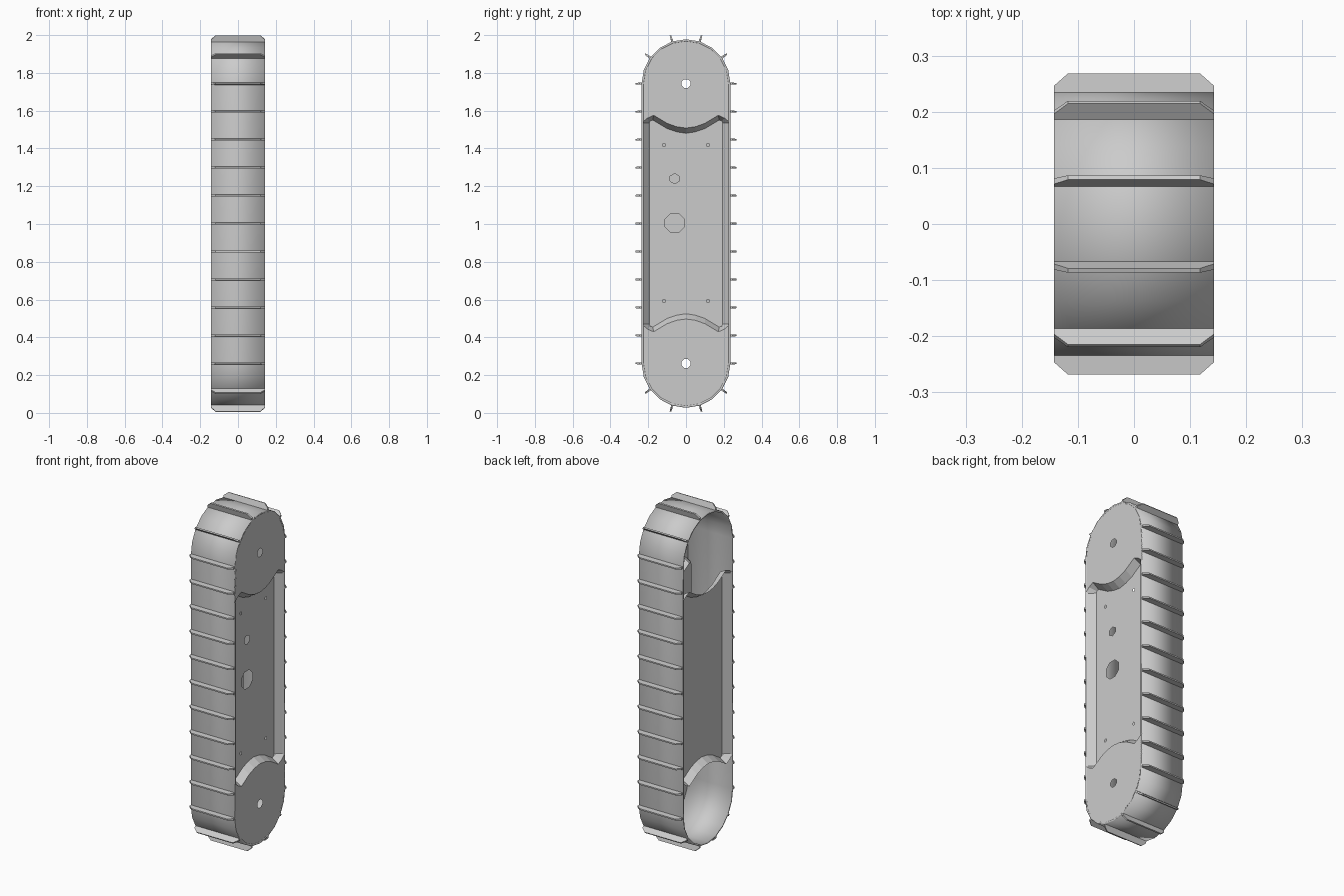
import bpy, bmesh, math
from mathutils import Vector, Matrix

if "Cube" in bpy.data.objects:
    bpy.data.objects.remove(bpy.data.objects["Cube"])

HALF_W = 0.143          # half width of the belt along x
R = 0.235               # belt radius at the ends
Z_LO, Z_HI = 0.262, 1.743
Z_MID = (Z_LO + Z_HI) / 2
PANEL_X = 0.10          # depth position of the recessed side panels

grey = bpy.data.materials.new("plain_grey")
grey.diffuse_color = (0.6, 0.6, 0.6, 1)
grey.use_nodes = True
grey.node_tree.nodes["Principled BSDF"].inputs["Base Color"].default_value = grey.diffuse_color


def finish(name, bm):
    mesh = bpy.data.meshes.new(name)
    bm.to_mesh(mesh)
    bm.free()
    mesh.materials.append(grey)
    obj = bpy.data.objects.new(name, mesh)
    bpy.context.collection.objects.link(obj)
    return obj


def circle(y, z, r, n):
    return [(y + r * math.cos(2 * math.pi * (i + 0.5) / n),
             z + r * math.sin(2 * math.pi * (i + 0.5) / n)) for i in range(n)]


def arc(zc, a0, a1, n=10):
    return [(R * math.cos(math.radians(a0 + (a1 - a0) * i / n)),
             zc + R * math.sin(math.radians(a0 + (a1 - a0) * i / n)))
            for i in range(n + 1)]


def loop(bm, pts, x):
    vs = [bm.verts.new((x, y, z)) for y, z in pts]
    es = [bm.edges.new((vs[i], vs[(i + 1) % len(vs)])) for i in range(len(vs))]
    return vs, es


def face_side(bm, side):
    bm.normal_update()
    bmesh.ops.reverse_faces(bm, faces=[f for f in bm.faces if f.normal.x * side < 0])


def plate(name, outline, holes, x, side):
    """Flat sheet in the yz plane with holes left open."""
    bm = bmesh.new()
    edges = []
    for pts in [outline] + holes:
        edges += loop(bm, pts, x)[1]
    bmesh.ops.triangle_fill(bm, edges=edges, use_beauty=True, normal=(side, 0, 0))
    face_side(bm, side)
    return finish(name, bm)


def flip_z(pts):
    return [(y, 2 * Z_MID - z) for y, z in pts]


def both_halves(half):
    return half + [(-y, z) for y, z in reversed(half[:-1])]


# Lip curves under the upper wheel cover: outer rim and inner panel edge
rim = both_halves([(-0.235, 1.535), (-0.205, 1.56), (-0.172, 1.576),
                   (-0.10, 1.533), (-0.05, 1.515), (0, 1.508)])
inner = both_halves([(-0.193, 1.535), (-0.19, 1.547), (-0.175, 1.55),
                     (-0.10, 1.505), (-0.05, 1.488), (0, 1.48)])
rim_loop = rim + flip_z(rim)[::-1]
inner_loop = inner + flip_z(inner)[::-1]

# Belt: stadium-shaped band with a thin wall
bm = bmesh.new()
path = arc(Z_HI, 0, 180) + arc(Z_LO, 180, 360)
a, _ = loop(bm, path, -HALF_W)
b, _ = loop(bm, path, HALF_W)
for i in range(len(path)):
    j = (i + 1) % len(path)
    bm.faces.new((a[i], b[i], b[j], a[j]))
bmesh.ops.recalc_face_normals(bm, faces=bm.faces)
belt = finish("belt", bm)
for p in belt.data.polygons:
    p.use_smooth = True
wall = belt.modifiers.new("wall", 'SOLIDIFY')
wall.thickness = 0.01
wall.offset = -1 if belt.data.polygons[0].normal.dot(
    belt.data.polygons[0].center - Vector((0, 0, Z_MID))) > 0 else 1
bpy.context.view_layer.objects.active = belt
belt.select_set(True)
bpy.ops.object.shade_smooth_by_angle(angle=math.radians(30))

# Cleats: chamfered ribs around the belt
spots = []
for k in range(11):
    z = Z_LO + (Z_HI - Z_LO) * k / 10
    spots += [(R, z, 0), (-R, z, 180)]
for k in range(1, 5):
    for zc, base in ((Z_HI, 0), (Z_LO, 180)):
        ang = base + 36 * k
        t = math.radians(ang)
        spots.append((R * math.cos(t), zc + R * math.sin(t), ang))
profile = [(-HALF_W, -0.004), (-HALF_W, 0.011), (-0.118, 0.033),
           (0.118, 0.033), (HALF_W, 0.011), (HALF_W, -0.004)]
bm = bmesh.new()
for y, z, ang in spots:
    m = Matrix.Translation((0, y, z)) @ Matrix.Rotation(math.radians(ang), 4, 'X')
    sides = []
    for s in (-1, 1):
        sides.append([bm.verts.new(m @ Vector((x, h, s * (0.006 - 0.06 * max(h, 0)))))
                      for x, h in profile])
    lo, hi = sides
    bm.faces.new(lo)
    bm.faces.new(hi[::-1])
    for i in range(len(profile)):
        j = (i + 1) % len(profile)
        bm.faces.new((lo[j], lo[i], hi[i], hi[j]))
bmesh.ops.recalc_face_normals(bm, faces=bm.faces)
finish("cleats", bm)

# Recessed side panels with sloped borders on both sides
panel_holes = [circle(sy * 0.117, z, 0.009, 6) for sy in (-1, 1) for z in (0.592, 1.418)]
panel_holes += [circle(-0.06, 1.24, 0.027, 6), circle(-0.06, 1.005, 0.055, 8)]
for side, label in ((1, "right"), (-1, "left")):
    plate(label + "_panel", inner_loop, panel_holes if side > 0 else [],
          side * PANEL_X, side)
    bm = bmesh.new()
    a, _ = loop(bm, rim_loop, side * HALF_W)
    b, _ = loop(bm, inner_loop, side * PANEL_X)
    for i in range(len(a)):
        j = (i + 1) % len(a)
        bm.faces.new((a[i], a[j], b[j], b[i]))
    face_side(bm, side)
    finish(label + "_sloped_border", bm)

# Wheel covers on the right side only; the left ends stay open
cover = arc(Z_HI, 0, 180) + rim
axle = circle(0, Z_HI, 0.025, 8)
plate("upper_wheel_cover", cover, [axle], HALF_W, 1)
plate("lower_wheel_cover", flip_z(cover), [flip_z(axle)], HALF_W, 1)
